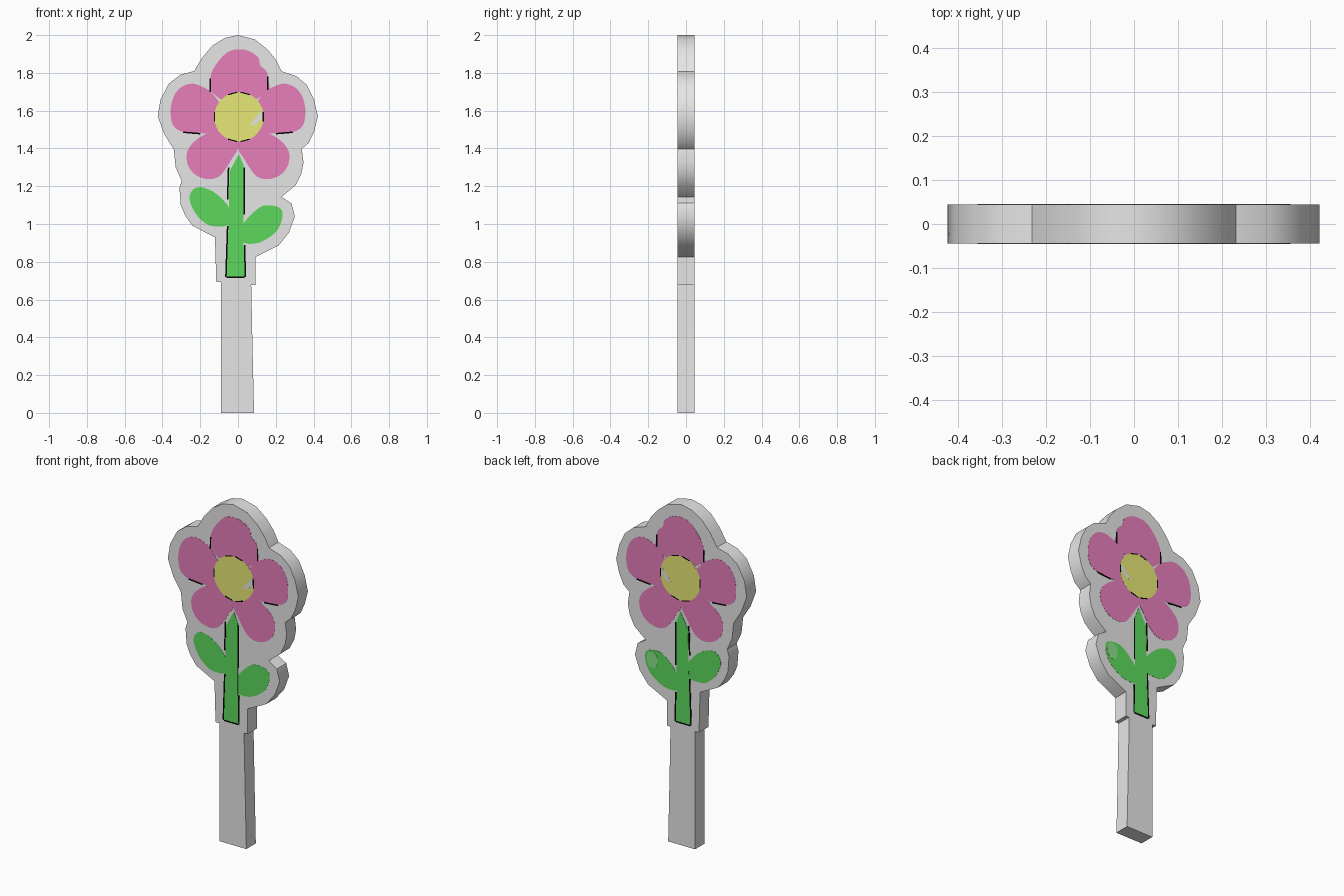
import bpy, bmesh, math

if "Cube" in bpy.data.objects:
    bpy.data.objects.remove(bpy.data.objects["Cube"])

HALF = 0.044  # half thickness of the board


def paint(name, r, g, b):
    m = bpy.data.materials.new(name)
    lin = [((c / 255 + 0.055) / 1.055) ** 2.4 if c > 10 else c / 3294 for c in (r, g, b)]
    m.diffuse_color = (*lin, 1)
    m.use_nodes = True
    m.node_tree.nodes["Principled BSDF"].inputs["Base Color"].default_value = m.diffuse_color
    return m


grey = paint("light_grey", 230, 230, 230)
pink = paint("petal_pink", 232, 127, 187)
yellow = paint("centre_yellow", 232, 232, 118)
green = paint("leaf_green", 92, 217, 92)
pale = paint("pale_green", 138, 224, 138)
black = paint("outline_black", 5, 5, 5)


def smooth(pts, n=4):
    """Closed Catmull-Rom curve through the points."""
    out, k = [], len(pts)
    for i in range(k):
        a, b, c, d = (pts[(i + j - 1) % k] for j in range(4))
        for s in range(n):
            t = s / n
            out.append(tuple(0.5 * (2 * b[q] + (c[q] - a[q]) * t
                       + (2 * a[q] - 5 * b[q] + 4 * c[q] - d[q]) * t * t
                       + (3 * b[q] - a[q] - 3 * c[q] + d[q]) * t ** 3) for q in (0, 1)))
    return out


def ellipse(cx, cz, rx, rz, n=40):
    return [(cx + rx * math.cos(2 * math.pi * i / n), cz + rz * math.sin(2 * math.pi * i / n))
            for i in range(n)]


def strip(x1, z1, x2, z2, w=0.008):
    """Thin straight line as a four-sided outline."""
    l = math.hypot(x2 - x1, z2 - z1)
    nx, nz = -(z2 - z1) / l * w / 2, (x2 - x1) / l * w / 2
    return [(x1 + nx, z1 + nz), (x2 + nx, z2 + nz), (x2 - nx, z2 - nz), (x1 - nx, z1 - nz)]


def mirror(pts):
    return [(-x, z) for x, z in pts]


def slab(name, outlines, mat, spans):
    """Extrude each x-z outline through each (y0, y1) span."""
    bm = bmesh.new()
    for pts in outlines:
        for y0, y1 in spans:
            f = bm.faces.new([bm.verts.new((x, y0, z)) for x, z in pts])
            ext = bmesh.ops.extrude_face_region(bm, geom=[f])
            vs = [v for v in ext["geom"] if isinstance(v, bmesh.types.BMVert)]
            bmesh.ops.translate(bm, verts=vs, vec=(0, y1 - y0, 0))
    bmesh.ops.recalc_face_normals(bm, faces=bm.faces)
    me = bpy.data.meshes.new(name)
    bm.to_mesh(me)
    bm.free()
    ob = bpy.data.objects.new(name, me)
    me.materials.append(mat)
    bpy.context.collection.objects.link(ob)
    return ob


def plate(name, outlines, mat, h=0.001, sides=(-1, 1)):
    return slab(name, outlines, mat, [(s * (HALF - 0.001), s * (HALF + h)) for s in sides])


# Board with handle
board = [(0, 2.0), (.09, 1.977), (.155, 1.925), (.2, 1.87), (.232, 1.808), (.31, 1.782),
         (.365, 1.735), (.402, 1.66), (.423, 1.57), (.403, 1.49), (.375, 1.43), (.337, 1.397),
         (.347, 1.326), (.335, 1.265), (.305, 1.205), (.23, 1.143), (.283, 1.11), (.301, 1.04),
         (.27, .955), (.215, .886), (.093, .825), (.093, .677), (.07, .677), (.077, .34),
         (.085, 0), (-.09, 0), (-.09, .692), (-.115, .692), (-.122, .93), (-.24, .99),
         (-.28, 1.045), (-.303, 1.1), (-.31, 1.19), (-.298, 1.23), (-.33, 1.30), (-.34, 1.395),
         (-.39, 1.475), (-.425, 1.57), (-.41, 1.66), (-.365, 1.745), (-.305, 1.79),
         (-.232, 1.81), (-.19, 1.88), (-.135, 1.945), (-.07, 1.985)]
body = slab("flower_board", [board], grey, [(-HALF, HALF)])
bpy.context.view_layer.objects.active = body
body.select_set(True)
bpy.ops.object.shade_smooth_by_angle(angle=math.radians(35))

# Petals: one top, mirrored sides and mirrored lower pair
top_petal = smooth([(.155, 1.70), (.16, 1.76), (.15, 1.81), (.118, 1.84), (.108, 1.88), (.06, 1.915),
                    (0, 1.925), (-.055, 1.91), (-.105, 1.86), (-.14, 1.80), (-.148, 1.74),
                    (-.13, 1.69), (0, 1.62)])
side_petal = smooth([(.22, 1.483), (.30, 1.49), (.345, 1.525), (.357, 1.60), (.34, 1.675),
                     (.30, 1.725), (.24, 1.743), (.18, 1.722), (.135, 1.69), (.08, 1.60), (.11, 1.487)])
low_petal = smooth([(.001, 1.40), (.03, 1.35), (.06, 1.30), (.10, 1.252), (.155, 1.237), (.22, 1.257),
                    (.262, 1.305), (.272, 1.368), (.247, 1.42), (.19, 1.466), (.12, 1.49), (.002, 1.5)])
plate("petals", [top_petal, side_petal, mirror(side_petal), low_petal, mirror(low_petal)], pink)

# Stem and leaves
stem = [(.005, 1.37), (.03, 1.31), (.03, .9), (.035, .72), (-.06, .72), (-.05, 1.0), (-.045, 1.28)]
left_leaf = smooth([(-.257, 1.13), (-.24, 1.18), (-.195, 1.195), (-.13, 1.17), (-.077, 1.125),
                    (-.045, 1.077), (-.045, 1.0), (-.11, .987), (-.167, 1.0), (-.225, 1.056)])
right_leaf = smooth([(.025, .99), (.07, 1.05), (.125, 1.093), (.178, 1.098), (.225, 1.082),
                     (.236, 1.04), (.21, .97), (.156, .923), (.093, .897), (.025, .907)])
plate("stem", [stem], green, 0.0015)
plate("leaves", [left_leaf, right_leaf], green)
plate("leaf_tip_back", [ellipse(.188, 1.04, .036, .048)], pale, 0.002, (1,))

# Flower centre with a grey glint
plate("flower_centre", [ellipse(.005, 1.567, .131, .131)], yellow, 0.0015)
plate("centre_glint", [[(.06, 1.52), (.10, 1.533), (.128, 1.56), (.128, 1.60), (.09, 1.56)]], grey, 0.002)

# Broken ink lines beside stem, between petals and around the centre
lines = [strip(-.05, 1.30, -.055, 1.13), strip(-.055, .99, -.064, .72), strip(.034, 1.30, .034, 1.05),
         strip(.036, .89, .038, .72), strip(-.06, .718, .035, .718),
         strip(-.148, 1.70, -.146, 1.77), strip(.158, 1.71, .158, 1.78),
         strip(.20, 1.478, .29, 1.486), strip(-.20, 1.478, -.29, 1.486)]
for a in (-105, -75, 75, 105, 0, 180):
    t, d = math.radians(a), math.radians(11)
    p = [(.005 + .131 * math.cos(q), 1.567 + .131 * math.sin(q)) for q in (t - d, t + d)]
    lines.append(strip(*p[0], *p[1], .006))
plate("ink_lines", lines, black, 0.002)
